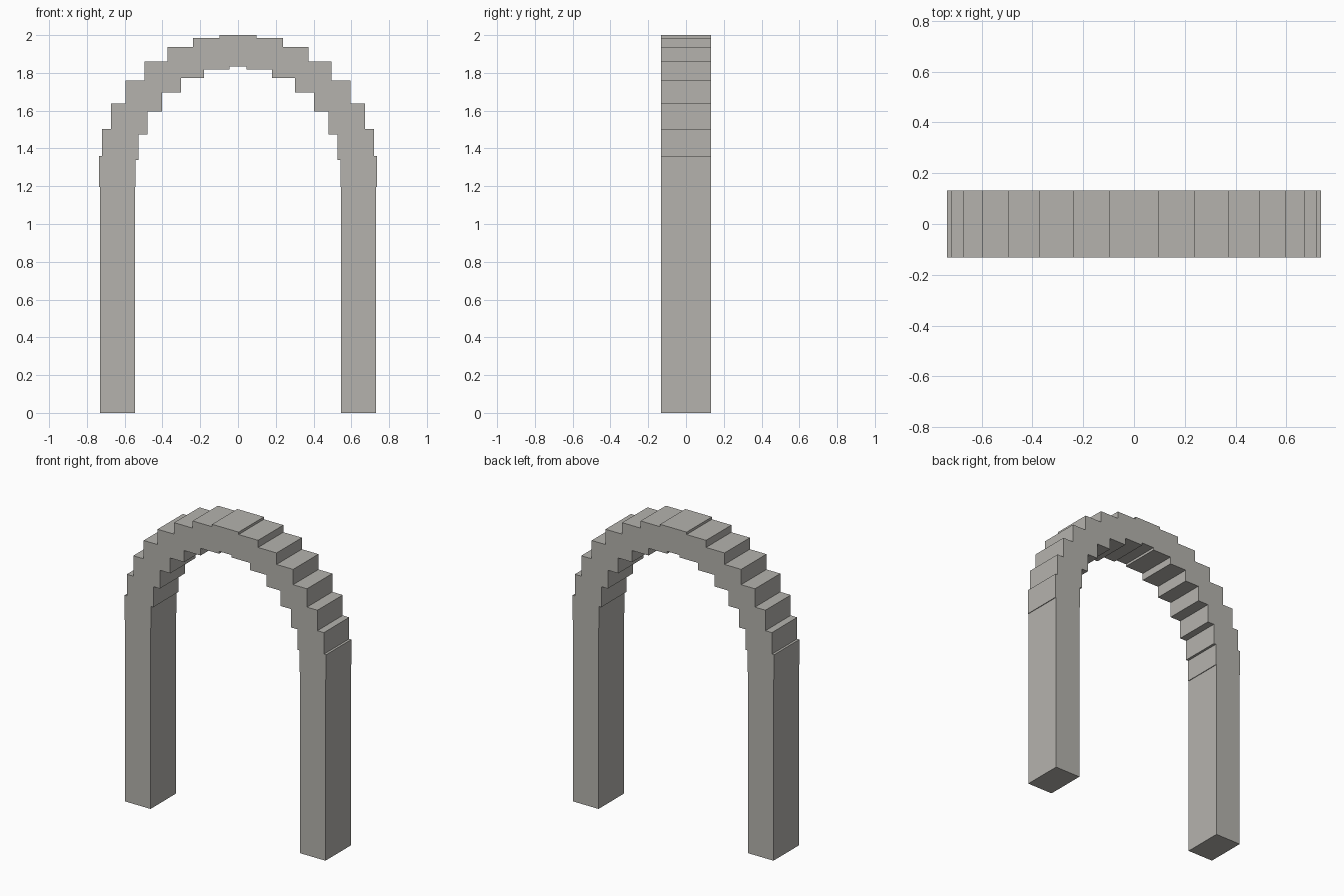
import bpy, bmesh
from math import cos, sin, pi

cube = bpy.data.objects.get("Cube")
if cube:
    bpy.data.objects.remove(cube, do_unlink=True)

# Stone colour
stone = bpy.data.materials.new("warm_grey_stone")
stone.use_nodes = True
colour = (0.46, 0.45, 0.42, 1)
stone.diffuse_color = colour
stone.node_tree.nodes["Principled BSDF"].inputs["Base Color"].default_value = colour

# Proportions: upright blocks spaced along a semicircle above two pillars
RADIUS = 0.639
HALF_W, HALF_H, HALF_D = 0.097, 0.0825, 0.132
PILLAR_HALF_W = 0.0925
STEPS = 7                       # blocks from springing to crown
SPRING_Z = 2 - RADIUS - HALF_H

blocks = [(RADIUS * cos(i * pi / 2 / STEPS), SPRING_Z + RADIUS * sin(i * pi / 2 / STEPS))
          for i in range(STEPS + 1)]


def half_outline():
    """Right half, from the middle of the outside down and back up the inside."""
    outer, inner = [], []
    # Stepped outside of each block
    for i, (x, z) in enumerate(blocks):
        below = blocks[i - 1][1] + HALF_H if i else SPRING_Z - HALF_H
        outer += [(x + HALF_W, below), (x + HALF_W, z + HALF_H)]
    # Stepped underside of each block
    for (x, z), (_, z_next) in zip(blocks, blocks[1:]):
        inner += [(x - HALF_W, z - HALF_H), (x - HALF_W, z_next - HALF_H)]
    # Slightly narrower pillar
    base = SPRING_Z - HALF_H
    a, b = RADIUS + PILLAR_HALF_W, RADIUS - PILLAR_HALF_W
    pillar = [(a, base), (a, 0), (b, 0), (b, base)]
    return outer[::-1] + pillar + inner


# Mirror the outline and extrude it through the depth
right = half_outline()
outline = right + [(-x, z) for x, z in reversed(right)]
bm = bmesh.new()
face = bm.faces.new([bm.verts.new((x, -HALF_D, z)) for x, z in outline])
result = bmesh.ops.extrude_face_region(bm, geom=[face])
back = [v for v in result["geom"] if isinstance(v, bmesh.types.BMVert)]
bmesh.ops.translate(bm, verts=back, vec=(0, 2 * HALF_D, 0))
bmesh.ops.recalc_face_normals(bm, faces=bm.faces)

mesh = bpy.data.meshes.new("stepped_arch")
bm.to_mesh(mesh)
bm.free()
mesh.materials.append(stone)
arch = bpy.data.objects.new("stepped_arch", mesh)
bpy.context.scene.collection.objects.link(arch)
